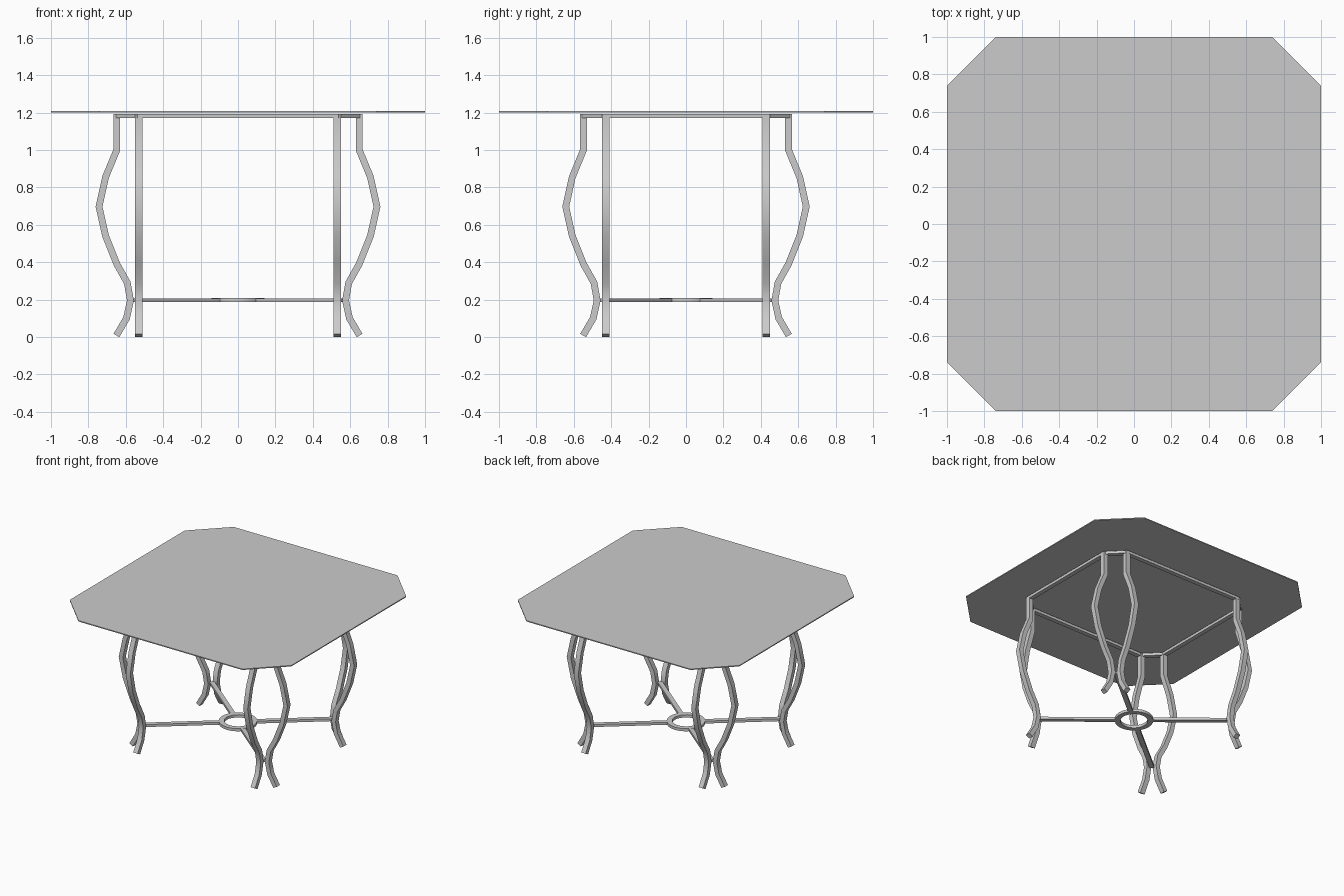
import bpy, bmesh, math
from mathutils import Vector

cube = bpy.data.objects.get("Cube")
if cube:
    bpy.data.objects.remove(cube)

grey = bpy.data.materials.new("grey metal")
grey.use_nodes = True
colour = (0.6, 0.6, 0.6, 1)
grey.diffuse_color = colour
grey.node_tree.nodes["Principled BSDF"].inputs["Base Color"].default_value = colour


def finish(bm, name, smooth_angle=None):
    """Turn a bmesh into a named object, optionally smooth."""
    bmesh.ops.recalc_face_normals(bm, faces=bm.faces)
    mesh = bpy.data.meshes.new(name)
    bm.to_mesh(mesh)
    bm.free()
    mesh.materials.append(grey)
    obj = bpy.data.objects.new(name, mesh)
    bpy.context.collection.objects.link(obj)
    if smooth_angle:
        bpy.ops.object.select_all(action='DESELECT')
        obj.select_set(True)
        bpy.context.view_layer.objects.active = obj
        bpy.ops.object.shade_smooth_by_angle(angle=math.radians(smooth_angle))
    return obj


def sweep(name, path, binormal, width, depth, closed=False, smooth_angle=None):
    """Mitred rectangular bar; width lies in the bend plane, depth along binormal."""
    pts = [Vector(p) for p in path]
    b = Vector(binormal)
    n = len(pts)
    bm = bmesh.new()
    rings = []
    for i, p in enumerate(pts):
        before = (p - pts[i - 1]).normalized() if closed or i > 0 else None
        after = (pts[(i + 1) % n] - p).normalized() if closed or i < n - 1 else None
        before = before or after
        after = after or before
        tangent = (before + after).normalized()
        side = b.cross(tangent) * (width / 2 / tangent.dot(after))
        up = b * depth / 2
        rings.append([bm.verts.new(p + side * s + up * t)
                      for s, t in ((-1, -1), (1, -1), (1, 1), (-1, 1))])
    for i in range(n if closed else n - 1):
        r0, r1 = rings[i], rings[(i + 1) % n]
        for k in range(4):
            m = (k + 1) % 4
            bm.faces.new((r0[k], r0[m], r1[m], r1[k]))
    if not closed:
        bm.faces.new(rings[0])
        bm.faces.new(rings[-1])
    return finish(bm, name, smooth_angle)


def octagon(x, y, cut_x, cut_y, z):
    """Rectangle with its four corners cut off."""
    return [(x, -cut_y, z), (x, cut_y, z), (cut_x, y, z), (-cut_x, y, z),
            (-x, cut_y, z), (-x, -cut_y, z), (-cut_x, -y, z), (cut_x, -y, z)]


# Thin tabletop with cut corners
bm = bmesh.new()
top = bm.faces.new([bm.verts.new(p) for p in octagon(1, 1, 0.74, 0.74, 1.2)])
extruded = bmesh.ops.extrude_face_region(bm, geom=[top])["geom"]
bmesh.ops.translate(bm, vec=(0, 0, 0.008),
                    verts=[v for v in extruded if isinstance(v, bmesh.types.BMVert)])
finish(bm, "tabletop")

# Rail under the top, joining the leg heads
LEG_X, LEG_Y = 0.53, 0.43
sweep("top_rail", octagon(0.648, 0.55, LEG_X, LEG_Y, 1.182),
      (0, 0, 1), 0.036, 0.022, closed=True)

# Curved legs: (distance beyond the corner, height)
profile = [(0.118, 1.192), (0.118, 1.0), (0.178, 0.855), (0.213, 0.697), (0.178, 0.54),
           (0.118, 0.39), (0.062, 0.29), (0.045, 0.195), (0.066, 0.1), (0.12, 0.008)]
for sx, x_name in ((1, "left"), (-1, "right")):
    for sy, y_name in ((-1, "front"), (1, "back")):
        corner = f"{y_name}_{x_name}"
        sweep(f"{corner}_side_leg",
              [(sx * (LEG_X + d), sy * LEG_Y, z) for d, z in profile],
              (0, 1, 0), 0.036, 0.04, smooth_angle=40)
        sweep(f"{corner}_end_leg",
              [(sx * LEG_X, sy * (LEG_Y + d), z) for d, z in profile],
              (1, 0, 0), 0.036, 0.04, smooth_angle=40)
        # Stretcher from the central ring to the pair of legs
        out = Vector((sx * 0.55, sy * 0.45, 0))
        start = out.normalized() * 0.125
        lift = Vector((0, 0, 0.197))
        sweep(f"{corner}_stretcher", [start + lift, out + lift], (0, 0, 1), 0.036, 0.02)

# Central ring
SIDES = 24
circle = [(0.122 * math.cos(a), 0.122 * math.sin(a), 0.197)
          for a in (2 * math.pi * i / SIDES for i in range(SIDES))]
sweep("centre_ring", circle, (0, 0, 1), 0.04, 0.022, closed=True, smooth_angle=40)
